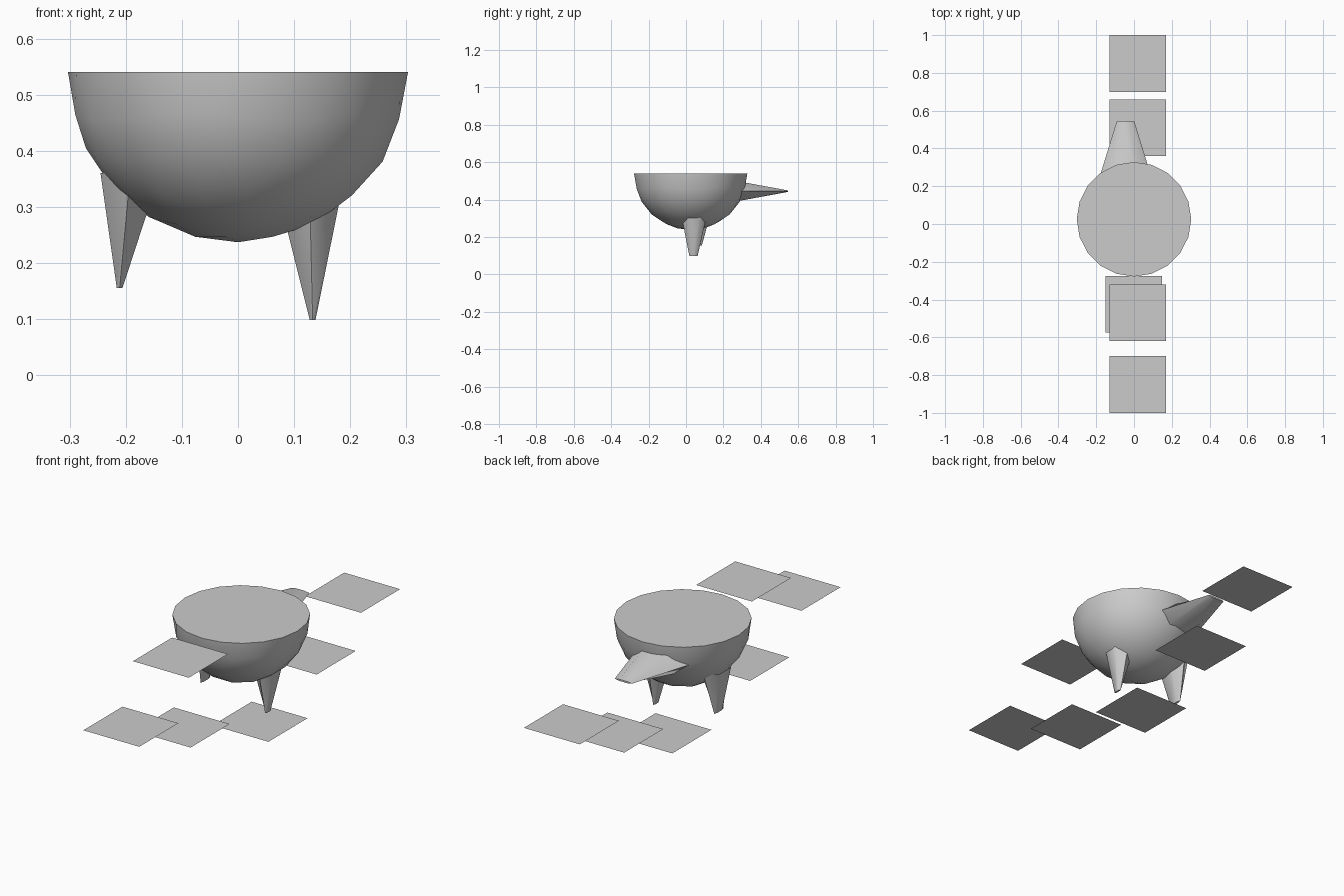
import bpy, bmesh, math
from mathutils import Vector

if "Cube" in bpy.data.objects:
    bpy.data.objects.remove(bpy.data.objects["Cube"])


def finish(name, bm, smooth=False):
    bmesh.ops.recalc_face_normals(bm, faces=bm.faces[:])
    mesh = bpy.data.meshes.new(name)
    bm.to_mesh(mesh)
    bm.free()
    ob = bpy.data.objects.new(name, mesh)
    bpy.context.collection.objects.link(ob)
    if smooth:
        bpy.ops.object.select_all(action='DESELECT')
        ob.select_set(True)
        bpy.context.view_layer.objects.active = ob
        bpy.ops.object.shade_smooth_by_angle(angle=math.radians(65))
    return ob


def spike(name, base, tip, u, v, base_size, tip_size):
    """Tapering six-sided blade, open where it sinks into the rock."""
    bm = bmesh.new()
    u, v = Vector(u), Vector(v)
    rings = []
    for centre, (hu, hv) in ((base, base_size), (tip, tip_size)):
        ring = []
        for i in range(6):
            a = math.tau * i / 6
            p = Vector(centre) + u * hu * math.cos(a) + v * hv * math.sin(a) / 0.866
            ring.append(bm.verts.new(p))
        rings.append(ring)
    lower, upper = rings
    for i in range(6):
        j = (i + 1) % 6
        bm.faces.new((lower[i], lower[j], upper[j], upper[i]))
    bm.faces.new(upper)
    return finish(name, bm, True)


# Floating rock: lower half of a sphere with a flat lid
bm = bmesh.new()
bmesh.ops.create_icosphere(bm, subdivisions=3, radius=0.303)
cut = bmesh.ops.bisect_plane(bm, geom=bm.verts[:] + bm.edges[:] + bm.faces[:],
                             dist=1e-4, plane_co=(0, 0, 0), plane_no=(0, 0, 1),
                             clear_outer=True)
rim = [e for e in bm.edges if e.is_boundary]
bmesh.ops.contextual_create(bm, geom=rim)
bmesh.ops.translate(bm, verts=bm.verts[:], vec=(0, 0.025, 0.54))
finish("island_rock", bm, True)

# Rock spikes: one towards the back, two hanging down
X, Y, Z = (1, 0, 0), (0, 1, 0), (0, 0, 1)
spike("back_spike", (-0.045, 0.24, 0.445), (-0.045, 0.545, 0.445), X, Z,
      (0.14, 0.06), (0.046, 0.004))
spike("right_spike", (0.128, 0.043, 0.31), (0.133, 0.04, 0.098), Y, X,
      (0.067, 0.053), (0.022, 0.005))
spike("left_spike", (-0.192, 0.05, 0.36), (-0.211, 0.05, 0.155), Y, X,
      (0.09, 0.053), (0.035, 0.005))

# Flat square platforms floating around the rock
platforms = [(0.02, 0.85, 0.335), (0.02, 0.51, 0.165), (0.045, 0.105, 0.0),
             (-0.002, -0.425, 0.162), (0.02, -0.47, 0.524), (0.02, -0.85, 0.334)]
for n, pos in enumerate(platforms, 1):
    bm = bmesh.new()
    h = 0.15
    bm.faces.new([bm.verts.new((pos[0] + a * h, pos[1] + b * h, pos[2]))
                  for a, b in ((-1, -1), (1, -1), (1, 1), (-1, 1))])
    mesh = bpy.data.meshes.new("platform_%d" % n)
    bm.to_mesh(mesh)
    bm.free()
    bpy.context.collection.objects.link(bpy.data.objects.new(mesh.name, mesh))
